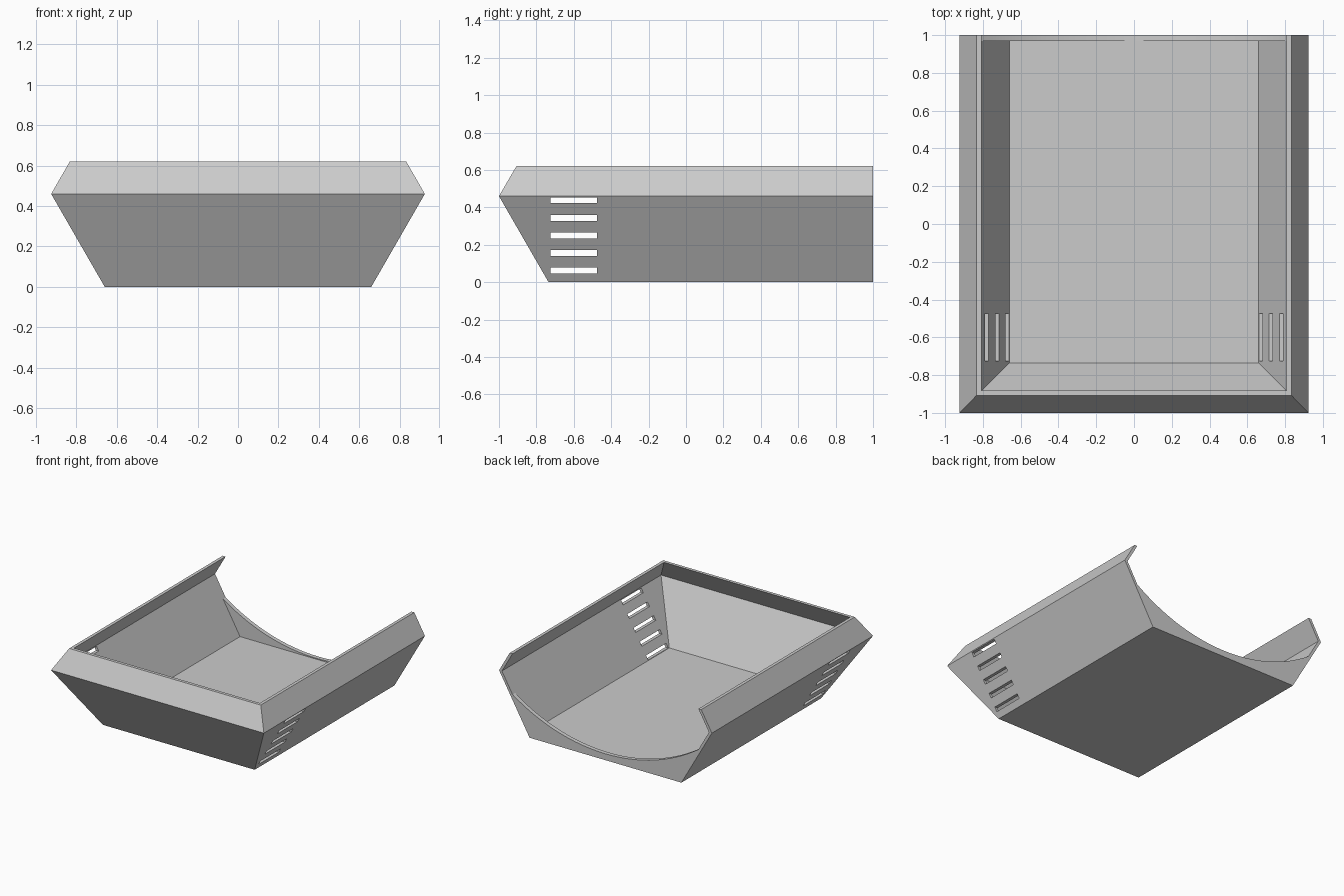
import bpy, bmesh, math

cube = bpy.data.objects.get("Cube")
if cube:
    bpy.data.objects.remove(cube)

grey = bpy.data.materials.new("plain grey")
grey.use_nodes = True
colour = (0.6, 0.6, 0.6, 1)
grey.diffuse_color = colour
grey.node_tree.nodes["Principled BSDF"].inputs["Base Color"].default_value = colour

WALL, FLOOR, BACK = 0.025, 0.043, 1.0
# half width, front edge and height at base, waist and lip
LEVELS = [(0.66, -0.735, 0), (0.925, -1, 0.46), (0.833, -0.907, 0.62)]
SLOPE = (LEVELS[1][0] - LEVELS[0][0]) / LEVELS[1][2]


def finish(bm, name):
    bmesh.ops.recalc_face_normals(bm, faces=bm.faces)
    mesh = bpy.data.meshes.new(name)
    bm.to_mesh(mesh)
    bm.free()
    mesh.materials.append(grey)
    obj = bpy.data.objects.new(name, mesh)
    bpy.context.collection.objects.link(obj)
    return obj


# Tray shell: U-shaped rings outside and inside, open at the back
bm = bmesh.new()


def ring(w, front, z):
    return [bm.verts.new(p) for p in
            ((-w, BACK, z), (-w, front, z), (w, front, z), (w, BACK, z))]


outer = [ring(*level) for level in LEVELS]
inner = [ring(LEVELS[0][0], LEVELS[0][1], FLOOR)]
inner += [ring(w - WALL, f + WALL, z) for w, f, z in LEVELS[1:]]
for rings in (outer, inner):
    bm.faces.new(rings[0])
    for a, b in zip(rings, rings[1:]):
        for i in range(3):
            bm.faces.new((a[i], a[i + 1], b[i + 1], b[i]))
for i in range(3):
    bm.faces.new((outer[2][i], outer[2][i + 1], inner[2][i + 1], inner[2][i]))
# Rear ends of the side walls and the floor
for i in (0, 3):
    for k in range(2):
        bm.faces.new((outer[k][i], outer[k + 1][i], inner[k + 1][i], inner[k][i]))
bm.faces.new((outer[0][0], outer[0][3], inner[0][3], inner[0][0]))
shell = finish(bm, "tray_shell")

# Ventilation slots through both side walls
bm = bmesh.new()
for k in range(5):
    slot = bmesh.ops.create_cube(bm, size=1)["verts"]
    bmesh.ops.scale(bm, vec=(3, 0.25, 0.032), verts=slot)
    bmesh.ops.translate(bm, vec=(0, -0.6, 0.062 + 0.094 * k), verts=slot)
cutter = finish(bm, "slot_cutter")
cut = shell.modifiers.new("slots", "BOOLEAN")
cut.operation, cut.solver, cut.object = "DIFFERENCE", "EXACT", cutter
bpy.context.view_layer.objects.active = shell
bpy.ops.object.modifier_apply(modifier=cut.name)
bpy.data.objects.remove(cutter)

# Low back panel with a scooped top edge
low, high = 0.05, 0.30
half = LEVELS[0][0] + SLOPE * (high - FLOOR)
radius = (half ** 2 + (high - low) ** 2) / (2 * (high - low))
sweep = math.asin(half / radius)
profile = [(-LEVELS[0][0], FLOOR), (LEVELS[0][0], FLOOR)]
for k in range(33):
    a = sweep * (1 - k / 16)
    profile.append((radius * math.sin(a), low + radius * (1 - math.cos(a))))
bm = bmesh.new()
face = bm.faces.new([bm.verts.new((x, BACK, z)) for x, z in profile])
out = bmesh.ops.extrude_face_region(bm, geom=[face], use_keep_orig=True)
moved = [v for v in out["geom"] if isinstance(v, bmesh.types.BMVert)]
bmesh.ops.translate(bm, vec=(0, -0.032, 0), verts=moved)
panel = finish(bm, "back_panel")

# Smooth only the scooped edge
bpy.ops.object.select_all(action="DESELECT")
panel.select_set(True)
bpy.context.view_layer.objects.active = panel
bpy.ops.object.shade_smooth_by_angle(angle=math.radians(20))
